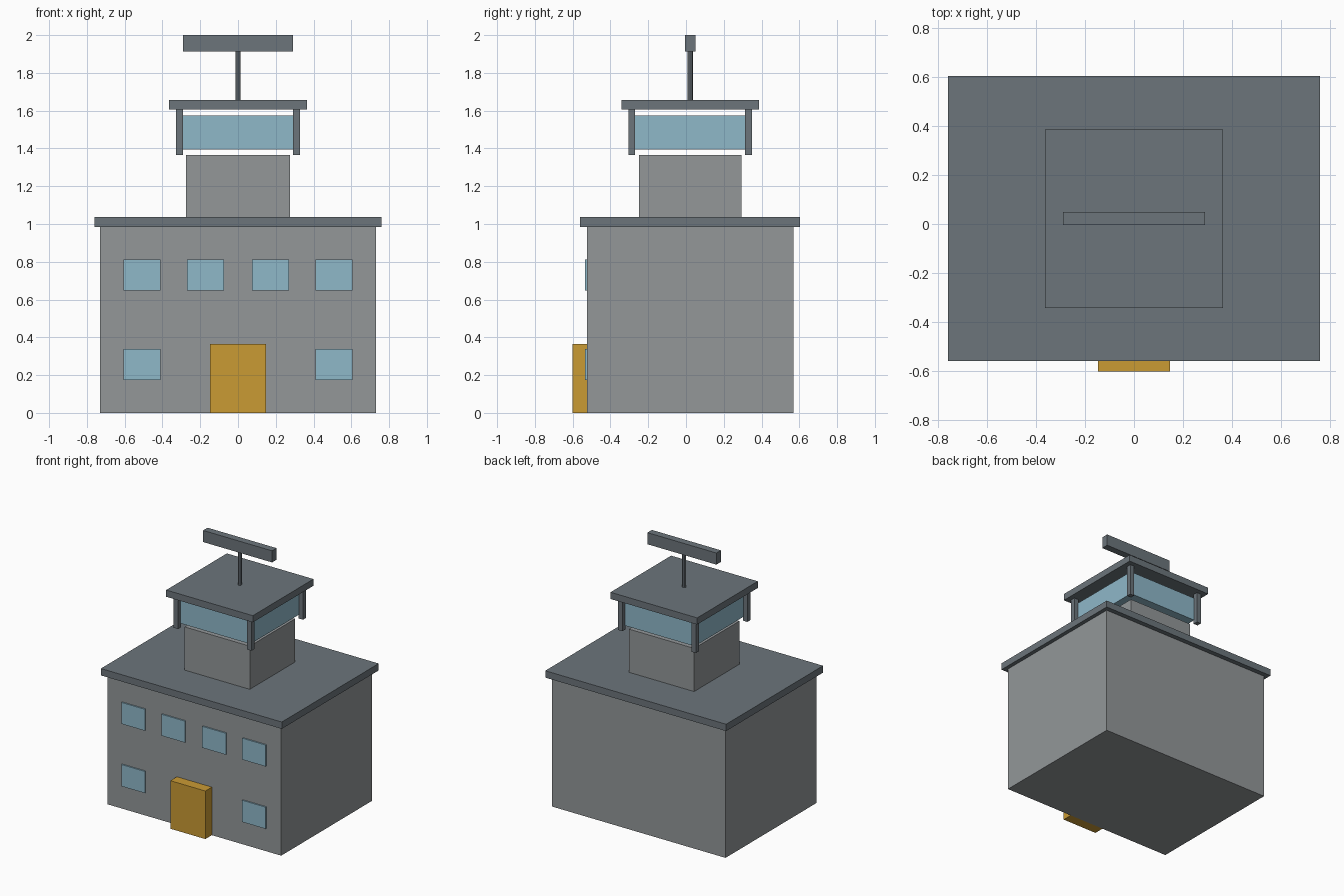
import bpy
import bmesh

cube = bpy.data.objects.get("Cube")
if cube:
    bpy.data.objects.remove(cube, do_unlink=True)

CY = 0.022  # centre line of the building in y


def material(name, rgb):
    linear = [(c / 255 / 12.92) if c < 11 else ((c / 255 + 0.055) / 1.055) ** 2.4 for c in rgb]
    mat = bpy.data.materials.new(name)
    mat.use_nodes = True
    mat.diffuse_color = (*linear, 1)
    mat.node_tree.nodes["Principled BSDF"].inputs["Base Color"].default_value = (*linear, 1)
    return mat


wall = material("wall grey", (147, 151, 153))
slate = material("roof slate", (108, 117, 123))
glass = material("window blue", (143, 184, 201))
amber = material("door amber", (202, 155, 52))


def finish(name, bm, mat):
    mesh = bpy.data.meshes.new(name)
    bm.to_mesh(mesh)
    bm.free()
    mesh.materials.append(mat)
    obj = bpy.data.objects.new(name, mesh)
    bpy.context.collection.objects.link(obj)
    return obj


def box(name, mat, x, y, z):
    """Box from (low, high) ranges on each axis."""
    bm = bmesh.new()
    bmesh.ops.create_cube(bm, size=1)
    for v in bm.verts:
        v.co = [r[0] if c < 0 else r[1] for c, r in zip(v.co, (x, y, z))]
    return finish(name, bm, mat)


def block(name, mat, half_x, half_y, low, high):
    """Box centred on the building's axis."""
    return box(name, mat, (-half_x, half_x), (CY - half_y, CY + half_y), (low, high))


# Main building and its overhanging roof
block("main_building", wall, 0.73, 0.546, 0, 0.985)
block("main_roof", slate, 0.76, 0.582, 0.985, 1.037)

# Control tower: shaft, floating glass cab and roof
block("tower_shaft", wall, 0.274, 0.272, 1.037, 1.365)
block("cab_glass", glass, 0.294, 0.294, 1.395, 1.575)
block("cab_roof", slate, 0.364, 0.364, 1.605, 1.656)

# Corner posts of the cab
for side, sx in (("left", 1), ("right", -1)):
    for end, sy in (("front", -1), ("back", 1)):
        px, py, h = sx * 0.309, CY + sy * 0.309, 0.018
        box(f"cab_post_{end}_{side}", slate, (px - h, px + h), (py - h, py + h), (1.365, 1.605))

# Radar mast and bar
bm = bmesh.new()
bmesh.ops.create_cone(bm, cap_ends=True, segments=8, radius1=0.0145, radius2=0.0145, depth=0.26)
bmesh.ops.translate(bm, verts=bm.verts, vec=(0, CY, 1.785))
finish("radar_mast", bm, slate)
block("radar_bar", slate, 0.29, 0.027, 1.912, 2.0)

# Entrance door
box("door", amber, (-0.147, 0.147), (-0.602, -0.52), (0, 0.365))

# Front windows: four above, two beside the door
rows = {"upper": ((-0.508, -0.172, 0.172, 0.508), (0.648, 0.811)),
        "lower": ((-0.508, 0.508), (0.174, 0.339))}
for row, (centres, z) in rows.items():
    for i, cx in enumerate(centres):
        box(f"{row}_window_{i + 1}", glass, (cx - 0.099, cx + 0.099), (-0.534, -0.522), z)
